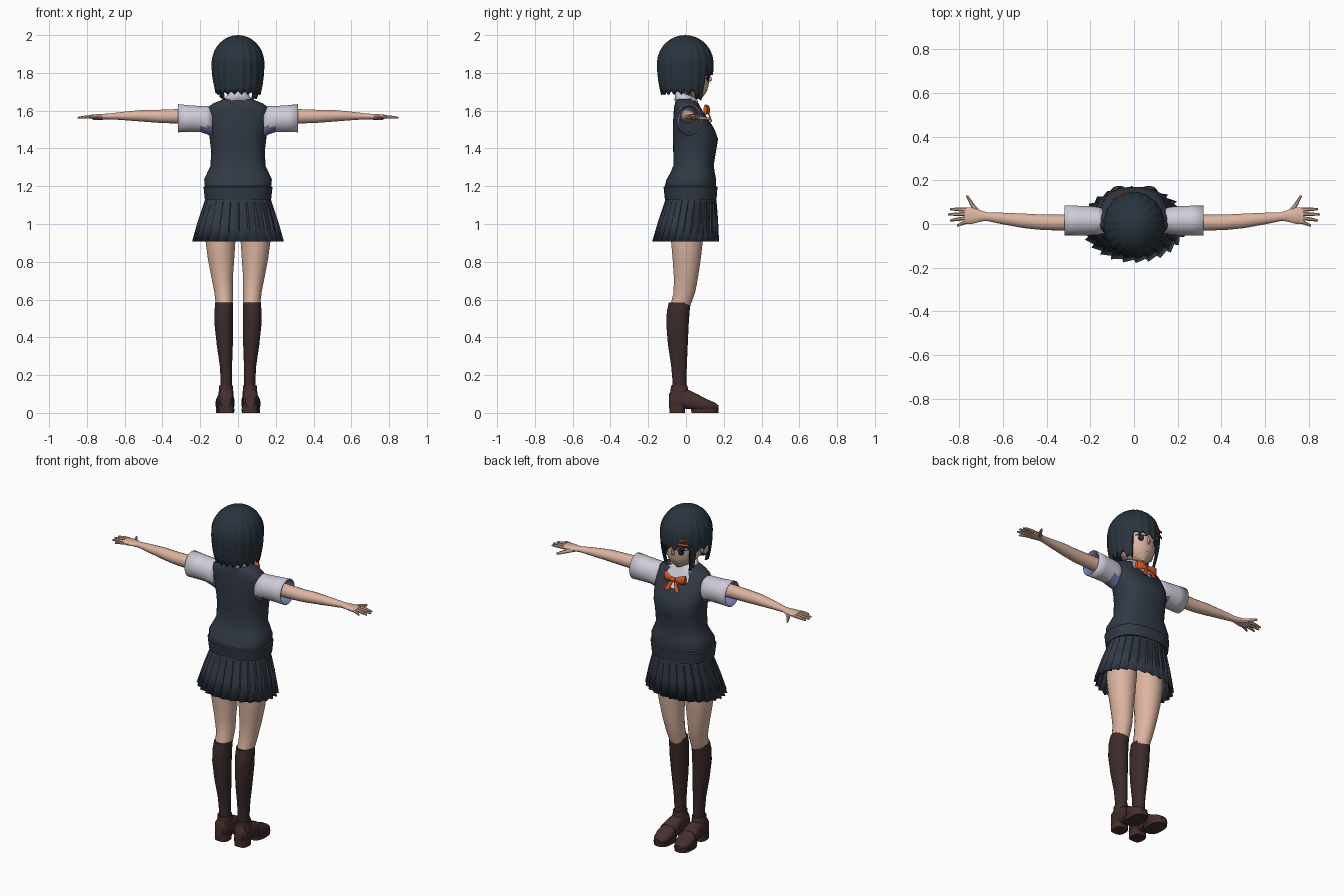
import bpy, bmesh, math

cube = bpy.data.objects.get("Cube")
if cube:
    bpy.data.objects.remove(cube, do_unlink=True)


def material(name, r, g, b):
    mat = bpy.data.materials.new(name)
    mat.use_nodes = True
    mat.diffuse_color = (r, g, b, 1)
    shader = next(n for n in mat.node_tree.nodes if n.type == 'BSDF_PRINCIPLED')
    shader.inputs["Base Color"].default_value = (r, g, b, 1)
    shader.inputs["Roughness"].default_value = 0.9
    return mat


SKIN = material("skin", .72, .46, .35)
HAIR = material("blue black hair", .022, .034, .048)
NAVY = material("navy cloth", .031, .041, .058)
SHIRT = material("white shirt", .62, .61, .69)
LINING = material("blue shirt lining", .17, .2, .42)
SOCK = material("brown sock", .045, .024, .024)
LEATHER = material("brown leather", .06, .028, .026)
ORANGE = material("orange ribbon", .7, .1, .02)
EYE = material("dark eye", .02, .015, .02)
LIP = material("lip", .45, .17, .13)


def finish(name, bm, mats, thick=0, angle=40):
    """Turn a bmesh into a smooth-by-angle object, optionally thickened inward."""
    bmesh.ops.remove_doubles(bm, verts=bm.verts, dist=1e-5)
    bmesh.ops.recalc_face_normals(bm, faces=bm.faces)
    mesh = bpy.data.meshes.new(name)
    bm.to_mesh(mesh)
    bm.free()
    obj = bpy.data.objects.new(name, mesh)
    bpy.context.collection.objects.link(obj)
    for mat in mats:
        mesh.materials.append(mat)
    bpy.ops.object.select_all(action='DESELECT')
    obj.select_set(True)
    bpy.context.view_layer.objects.active = obj
    bpy.ops.object.shade_smooth_by_angle(angle=math.radians(angle))
    if thick:
        mod = obj.modifiers.new("thickness", 'SOLIDIFY')
        mod.thickness, mod.offset = thick, -1
        mod.material_offset = len(mats) - 1
    return obj


def surface(name, rows, mats, cap=True, rule=None, thick=0, angle=40):
    """Skin closed rows of points; rule(center) picks a face's material slot."""
    bm = bmesh.new()
    rings = [[bm.verts.new(p) for p in row] for row in rows]
    n = len(rings[0])
    for low, high in zip(rings, rings[1:]):
        for i in range(n):
            j = (i + 1) % n
            bm.faces.new((low[i], low[j], high[j], high[i]))
    if cap:
        bm.faces.new(rings[0])
        bm.faces.new(rings[-1])
    if rule:
        for f in bm.faces:
            f.material_index = rule(f.calc_center_median())
    return finish(name, bm, mats, thick, angle)


def loft(name, axis, secs, *mats, s=1, p=2, n=20, shear=0, **options):
    """Oval sections (position, center u, center v, radius u, radius v) along an axis."""
    rows = []
    for pos, cu, cv, ru, rv in secs:
        row = []
        for i in range(n):
            c, d = (f(math.tau * (i + .5) / n) for f in (math.cos, math.sin))
            u = cu + ru * math.copysign(abs(c) ** (2 / p), c)
            v = cv + rv * math.copysign(abs(d) ** (2 / p), d)
            x, y, z = {'x': (pos, u, v), 'y': (u, pos, v), 'z': (u, v, pos)}[axis]
            row.append((s * x, y, z - shear * y))
        rows.append(row)
    return surface(name, rows, mats, **options)


# Head, nose and neck
FACE = [(1.662, 0, .065, .014, .018), (1.675, 0, .05, .04, .042), (1.7, 0, .03, .075, .08),
        (1.73, 0, .015, .097, .105), (1.78, 0, .005, .112, .12), (1.85, 0, 0, .118, .128),
        (1.92, 0, -.005, .1, .11), (1.96, 0, -.005, .06, .07)]
loft("head", 'z', FACE, SKIN, n=32)
loft("nose", 'z', [(1.75, 0, .118, .008, .006), (1.763, 0, .125, .009, .015),
                   (1.8, 0, .12, .004, .006)], SKIN, n=8)
loft("neck", 'z', [(1.56, 0, .0, .06, .05), (1.64, 0, .005, .044, .045),
                   (1.72, 0, .015, .044, .045)], SKIN)
loft("ear", 'x', [(.1, .0, 1.77, .014, .025), (.125, -.008, 1.775, .022, .036),
                  (.132, -.012, 1.778, .016, .028)], SKIN, s=-1, n=12)


def face_y(x, z):
    for a, b in zip(FACE, FACE[1:]):
        if a[0] <= z <= b[0]:
            k = (z - a[0]) / (b[0] - a[0])
            cy, rx, ry = (a[i] + k * (b[i] - a[i]) for i in (2, 3, 4))
            return cy + ry * math.sqrt(max(0, 1 - (x / rx) ** 2))
    return 0


def face_plate(name, cx, cz, rx, rz, mat, lift):
    """Oval painted detail lying on the face."""
    bm = bmesh.new()
    spots = [(cx, cz)] + [(cx + rx * math.cos(math.tau * i / 16),
                           cz + rz * math.sin(math.tau * i / 16)) for i in range(16)]
    v = [bm.verts.new((x, face_y(x, z) + lift, z)) for x, z in spots]
    for i in range(16):
        bm.faces.new((v[0], v[1 + i], v[1 + (i + 1) % 16]))
    finish(name, bm, [mat])


for s, side in ((1, "left"), (-1, "right")):
    face_plate(side + "_eye_white", s * .05, 1.772, .025, .017, SHIRT, .003)
    face_plate(side + "_iris", s * .048, 1.773, .016, .018, EYE, .005)
    face_plate(side + "_eyelash", s * .052, 1.789, .028, .005, EYE, .007)
face_plate("mouth", 0, 1.706, .015, .003, LIP, .003)


# Bob hair: dome with pointed strands, fringe, side locks and one bared ear
def hair_bottom(deg):
    if abs(deg) < 44:
        return 1.81
    if 44 <= deg < 62 or -60 < deg <= -44:
        return 1.675
    return 1.8 if -100 < deg <= -60 else 1.705


COLUMNS, STRAND, STEPS = 120, 6, 14
hair_rows = []
for t in range(STEPS + 1):
    row = []
    for i in range(COLUMNS):
        a = math.tau * i / COLUMNS - math.pi
        peak = 1 - abs(i % STRAND - STRAND / 2) / (STRAND / 2)
        zb = hair_bottom(math.degrees(a)) - .022 * peak
        k = t / STEPS
        if k <= .6:
            r, z = math.sin(k / .6 * math.pi / 2), 1.85 + .15 * math.cos(k / .6 * math.pi / 2)
        else:
            k = (k - .6) / .4
            z = 1.85 + k * (zb - 1.85)
            r = 1 - .12 * ((1.85 - z) / .15) ** 2
        r *= .975 + .03 * peak
        row.append((.141 * r * math.sin(a), -.004 + .151 * r * math.cos(a), z))
    hair_rows.append(row)
surface("bob_hair", hair_rows, [HAIR], cap=False, thick=.014, angle=25)
loft("nape_hair", 'z', [(1.71, 0, -.06, .1, .055), (1.8, 0, -.045, .12, .09),
                        (1.9, 0, -.03, .11, .1)], HAIR)
for dz, tilt in ((0, .25), (-.018, -.1)):
    loft("hair_clip", 'x', [(.045, .142, 1.85 + dz, .005, .006),
                            (.1, .114, 1.85 + dz + .05 * tilt, .006, .006)], ORANGE, s=-1, n=8)

# Knitted vest with shirt showing in the neckline
loft("vest", 'z', [
    (1.13, 0, .025, .176, .137), (1.195, 0, .024, .183, .143), (1.2, 0, .024, .176, .136),
    (1.235, 0, .028, .18, .132), (1.27, 0, .035, .164, .118), (1.31, 0, .04, .145, .107),
    (1.4, 0, .047, .144, .115), (1.45, 0, .05, .15, .12), (1.5, 0, .041, .157, .111),
    (1.55, 0, .027, .162, .095), (1.59, 0, .014, .164, .08), (1.62, 0, .007, .156, .07),
    (1.64, 0, .004, .13, .062), (1.655, 0, 0, .09, .056), (1.665, 0, 0, .06, .05)],
    NAVY, SHIRT, p=2.4, n=40,
    rule=lambda c: int(c.y > .03 and c.z > 1.55 + .8 * abs(c.x) and abs(c.x) < .07))
loft("shirt_collar", 'z', [(1.63, 0, .008, .085, .07), (1.665, 0, .004, .068, .062),
                           (1.688, 0, .004, .054, .055)], SHIRT, cap=False, shear=.4, thick=.006)

# Ribbon bow
loft("bow_knot", 'x', [(-.013, .117, 1.6, .011, .013), (.013, .117, 1.6, .011, .013)],
     ORANGE, p=3, n=12)
for s, side in ((1, "left"), (-1, "right")):
    loft(side + "_bow_loop", 'x', [(.008, .116, 1.6, .006, .009), (.04, .115, 1.605, .012, .024),
                                   (.068, .102, 1.606, .009, .027)], ORANGE, s=s, n=10)
    loft(side + "_bow_tail", 'z', [(1.54, .035, .135, .016, .004), (1.6, .008, .115, .008, .005)],
         ORANGE, s=s, n=8)

# Pleated skirt: each pleat is a broad face and a sharp step
PLEATS = 26
skirt_rows = []
for z, cy, rx, ry, depth in ((1.15, .025, .17, .13, 0), (1.12, .025, .178, .137, .03),
                             (1.02, .012, .212, .158, .055), (.908, -.002, .244, .177, .085)):
    row = []
    for i in range(PLEATS * 2):
        a = math.tau * (i // 2 + (.85 if i % 2 else 0)) / PLEATS
        r = 1 if i % 2 else 1 - depth
        row.append((rx * r * math.sin(a), cy + ry * r * math.cos(a), z))
    skirt_rows.append(row)
surface("pleated_skirt", skirt_rows, [NAVY], cap=False, thick=.005, angle=15)

FINGERS = (("index", .066, .068, .842), ("middle", .046, .044, .85),
           ("ring", .027, .016, .842), ("little", .01, -.008, .81))
for s, side in ((1, "left"), (-1, "right")):
    # Sleeve with blue lining and underarm
    loft(side + "_sleeve", 'x', [
        (.135, .014, 1.54, .056, .082), (.165, .014, 1.55, .064, .075),
        (.2, .015, 1.556, .067, .069), (.26, .016, 1.558, .068, .071),
        (.318, .016, 1.56, .069, .075)], SHIRT, LINING, s=s, n=28, cap=False, thick=.005,
        rule=lambda c: int(c.z < 1.515 and abs(c.x) < .2))
    # Arm and palm
    loft(side + "_arm", 'x', [
        (.15, .01, 1.57, .04, .04), (.32, .006, 1.57, .037, .039), (.42, .008, 1.57, .036, .035),
        (.5, .014, 1.573, .034, .032), (.6, .025, 1.572, .027, .023),
        (.675, .034, 1.57, .02, .016), (.7, .037, 1.569, .026, .015),
        (.74, .038, 1.568, .038, .014), (.775, .038, 1.568, .038, .011)], SKIN, s=s, n=16)
    for name, y0, y1, tip in FINGERS:
        loft(f"{side}_{name}_finger", 'x', [
            (.765, y0, 1.568, .01, .01), (.81 if tip > .82 else .79, (y0 + y1) / 2, 1.566, .009, .009),
            (tip, y1, 1.562, .005, .005)], SKIN, s=s, n=8)
    loft(side + "_thumb", 'y', [(.045, .705, 1.565, .018, .012), (.085, .738, 1.56, .012, .011),
                                (.13, .764, 1.556, .006, .007)], SKIN, s=s, n=8)
    # Leg and knee sock
    loft(side + "_leg", 'z', [
        (1.12, .085, .01, .08, .09), (.92, .093, .005, .081, .086), (.82, .09, .004, .071, .076),
        (.72, .084, 0, .058, .065), (.64, .076, -.008, .05, .058),
        (.56, .072, -.032, .044, .053)], SKIN, s=s)
    loft(side + "_sock", 'z', [
        (.585, .073, -.033, .048, .058), (.54, .075, -.041, .05, .061), (.47, .075, -.045, .05, .06),
        (.36, .07, -.043, .043, .053), (.25, .064, -.037, .033, .042),
        (.17, .062, -.035, .03, .037), (.08, .064, -.035, .034, .042)], SOCK, s=s)
    # Loafer: upper, ankle opening, strap, sole and heel
    loft(side + "_shoe", 'y', [
        (-.09, .064, .065, .025, .035), (-.075, .064, .075, .038, .05), (-.03, .064, .075, .04, .052),
        (.02, .065, .07, .042, .05), (.06, .067, .056, .047, .043), (.11, .069, .042, .05, .031),
        (.15, .068, .034, .04, .022), (.172, .067, .028, .02, .012)], LEATHER, s=s, p=2.6)
    loft(side + "_shoe_opening", 'z', [(.08, .064, -.033, .041, .052), (.145, .063, -.036, .037, .044)],
         LEATHER, s=s)
    loft(side + "_shoe_strap", 'y', [(.045, .066, .06, .047, .047), (.075, .068, .052, .051, .041)],
         LEATHER, s=s, p=2.6)
    loft(side + "_sole", 'z', [(0, .068, .1, .048, .072), (.022, .068, .1, .05, .074)],
         LEATHER, s=s, p=2.5)
    loft(side + "_heel", 'z', [(0, .064, -.047, .04, .041), (.045, .064, -.047, .042, .043)],
         LEATHER, s=s, p=3)
